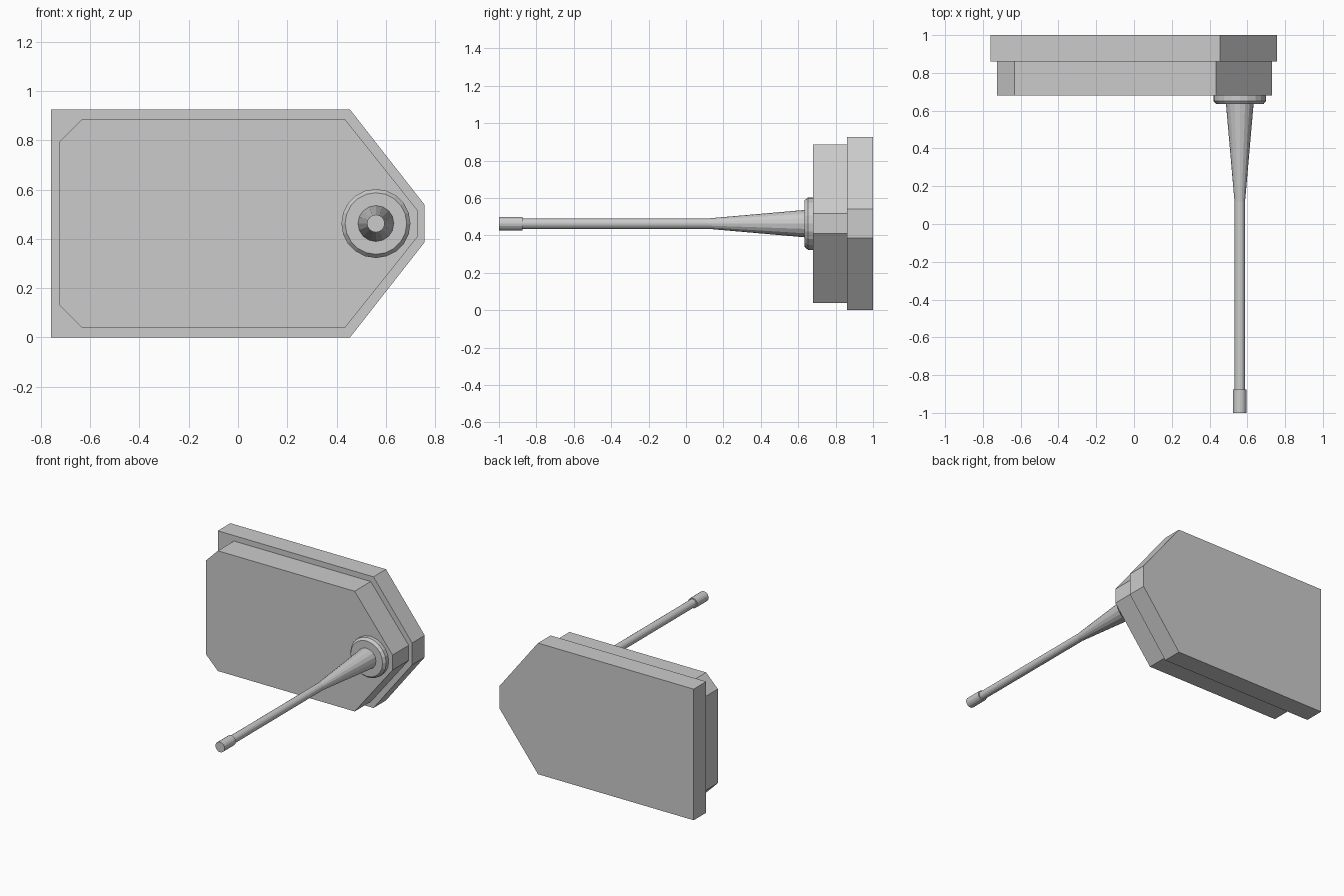
import bpy, bmesh, math

if "Cube" in bpy.data.objects:
    bpy.data.objects.remove(bpy.data.objects["Cube"])

MID_Z = 0.4625   # mirror height of the plates
ROD_X = 0.56     # axis of the turned parts


def finish(name, bm):
    bmesh.ops.recalc_face_normals(bm, faces=bm.faces)
    mesh = bpy.data.meshes.new(name)
    bm.to_mesh(mesh)
    bm.free()
    obj = bpy.data.objects.new(name, mesh)
    bpy.context.collection.objects.link(obj)
    return obj


def plate(name, half, y0, y1):
    """Extrude a half outline (x, height from middle), mirrored about MID_Z."""
    outline = half + [(x, -h) for x, h in reversed(half)]
    bm = bmesh.new()
    face = bm.faces.new([bm.verts.new((x, y0, MID_Z + h)) for x, h in outline])
    ext = bmesh.ops.extrude_face_region(bm, geom=[face])
    verts = [g for g in ext["geom"] if isinstance(g, bmesh.types.BMVert)]
    bmesh.ops.translate(bm, verts=verts, vec=(0, y1 - y0, 0))
    return finish(name, bm)


def turned(name, profile, sides):
    """Capped solid of revolution along y from (y, radius) pairs."""
    bm = bmesh.new()
    rings = [[bm.verts.new((ROD_X + r * math.cos(2 * math.pi * i / sides), y,
                            MID_Z + r * math.sin(2 * math.pi * i / sides)))
              for i in range(sides)] for y, r in profile]
    for a, b in zip(rings, rings[1:]):
        for i in range(sides):
            j = (i + 1) % sides
            bm.faces.new((a[i], a[j], b[j], b[i]))
    bm.faces.new(rings[0])
    bm.faces.new(rings[-1])
    return finish(name, bm)


# Pointed back plate and inset front plate
plate("back_plate", [(-0.76, 0.4625), (0.455, 0.4625), (0.757, 0.077)], 0.86, 1.0)
plate("front_plate", [(-0.725, 0.332), (-0.633, 0.424), (0.434, 0.424), (0.73, 0.053)],
      0.68, 0.86)

# Chamfered collar, tapered rod and end tip
turned("collar", [(0.634, 0.125), (0.652, 0.14), (0.68, 0.14)], 20)
turned("rod", [(-0.875, 0.028), (0.12, 0.028), (0.634, 0.073)], 16)
turned("rod_tip", [(-1.0, 0.036), (-0.875, 0.036)], 16)
